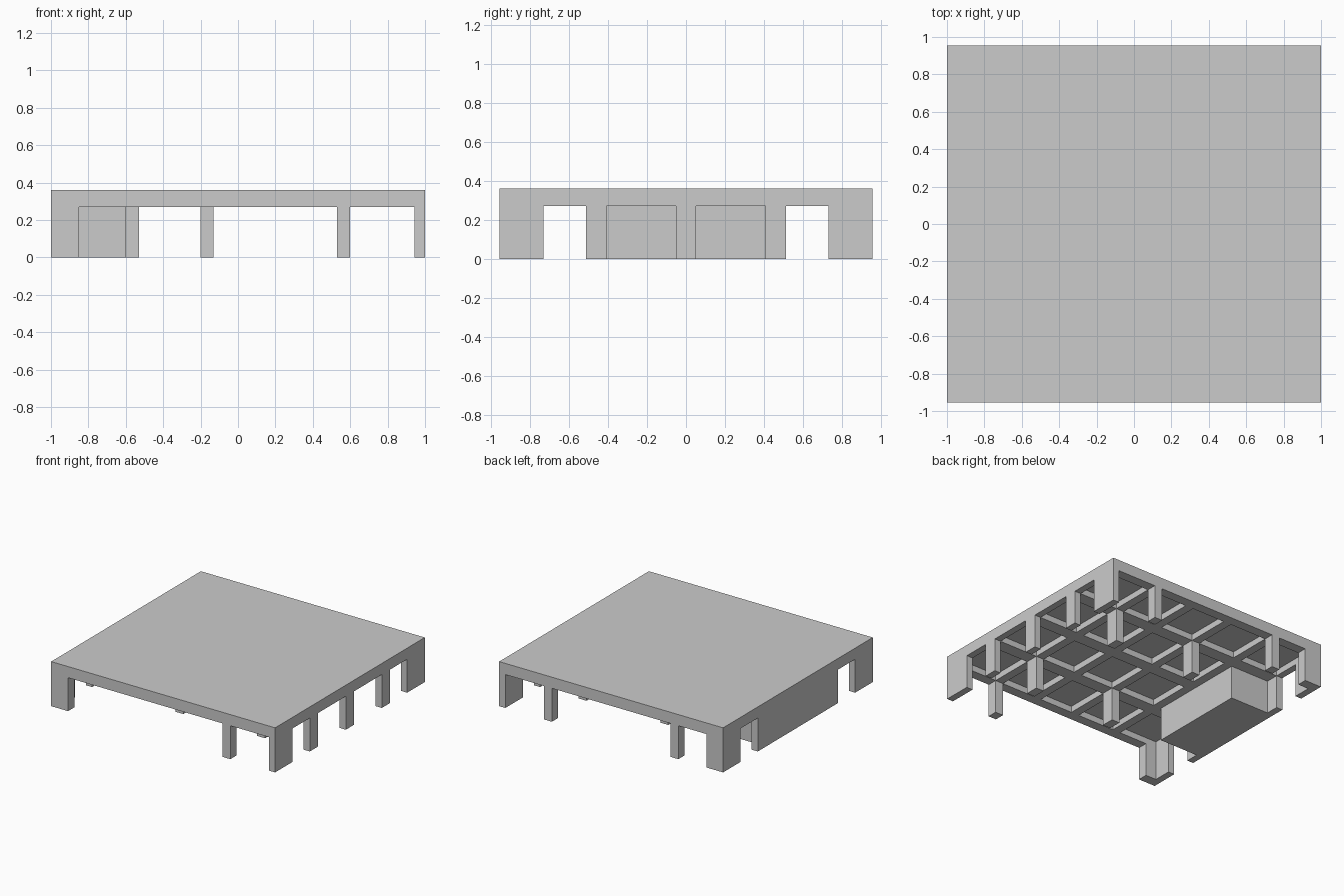
import bpy, bmesh

if "Cube" in bpy.data.objects:
    bpy.data.objects.remove(bpy.data.objects["Cube"])

X, Y = 1.0, 0.955
Z_BEAM, Z_CEIL, Z_TOP = 0.27, 0.32, 0.36
TX, TY = 0.055, 0.08      # edge beam thickness


def make_object(name, bm):
    bmesh.ops.remove_doubles(bm, verts=bm.verts, dist=1e-5)
    bmesh.ops.recalc_face_normals(bm, faces=bm.faces)
    me = bpy.data.meshes.new(name)
    bm.to_mesh(me)
    bm.free()
    ob = bpy.data.objects.new(name, me)
    bpy.context.collection.objects.link(ob)
    return ob


def prism(name, outline, z0=0.0, z1=Z_BEAM):
    bm = bmesh.new()
    base = bm.faces.new([bm.verts.new((x, y, z0)) for x, y in outline])
    ext = bmesh.ops.extrude_face_region(bm, geom=[base], use_keep_orig=True)
    for v in ext["geom"]:
        if isinstance(v, bmesh.types.BMVert):
            v.co.z = z1
    return make_object(name, bm)


def block(name, x0, x1, y0, y1):
    return prism(name, [(x0, y0), (x1, y0), (x1, y1), (x0, y1)])


# Waffle slab: flat top, beams below around recessed panels
def waffle_slab():
    def lines(edge, t, centres, half):
        out = [-edge, -edge + t]
        for c in centres:
            out += [c - half, c + half]
        return out + [edge - t, edge]

    xs = lines(X, TX, (-0.565, -0.165, 0.2, 0.565), 0.035)
    ys = lines(Y, TY, (-0.46, 0, 0.46), 0.0525)
    bm = bmesh.new()
    recess = []
    for i in range(len(xs) - 1):
        for j in range(len(ys) - 1):
            quad = [(xs[i], ys[j]), (xs[i + 1], ys[j]),
                    (xs[i + 1], ys[j + 1]), (xs[i], ys[j + 1])]
            is_panel = i % 2 and j % 2
            z = Z_CEIL if is_panel else Z_BEAM
            bm.faces.new([bm.verts.new((*p, z)) for p in quad])
            if is_panel:
                recess.append(quad)
    rim = [(-X, -Y), (X, -Y), (X, Y), (-X, Y)]
    bm.faces.new([bm.verts.new((*p, Z_TOP)) for p in rim])
    for quad, za, zb in [(q, Z_BEAM, Z_CEIL) for q in recess] + [(rim, Z_BEAM, Z_TOP)]:
        for k in range(4):
            a, b = quad[k], quad[(k + 1) % 4]
            bm.faces.new([bm.verts.new(p) for p in
                          ((*a, za), (*b, za), (*b, zb), (*a, zb))])
    return make_object("waffle_slab", bm)


waffle_slab()

# Corner walls: L-shaped on the left, straight on the right
for s, tag in ((-1, "front"), (1, "back")):
    prism(f"{tag}_left_corner_wall",
          [(-X, s * Y), (-0.85, s * Y), (-0.85, s * (Y - TY)),
           (-X + TX, s * (Y - TY)), (-X + TX, s * 0.73), (-X, s * 0.73)])
    block(f"{tag}_right_corner_wall", X - TX, X, *sorted((s * Y, s * 0.73)))

# Side columns
for y in (-0.46, 0, 0.46):
    block("right_column", X - TX, X, y - 0.0525, y + 0.0525)
for y in (-0.46, 0.46):
    block("left_column", -X, -X + TX, y - 0.0525, y + 0.0525)
    # Interior columns
    for x in (-0.165, 0.565):
        block("interior_column", x - 0.035, x + 0.035, y - 0.0525, y + 0.0525)

# Front and back edge columns
block("front_column", 0.53, 0.6, -Y, -Y + TY)
for x in (-0.565, 0.565):
    block("back_column", x - 0.035, x + 0.035, Y - TY, Y)

# Solid enclosed room on the left side
block("enclosed_room", -X, -0.6, -0.4075, 0.4075)
